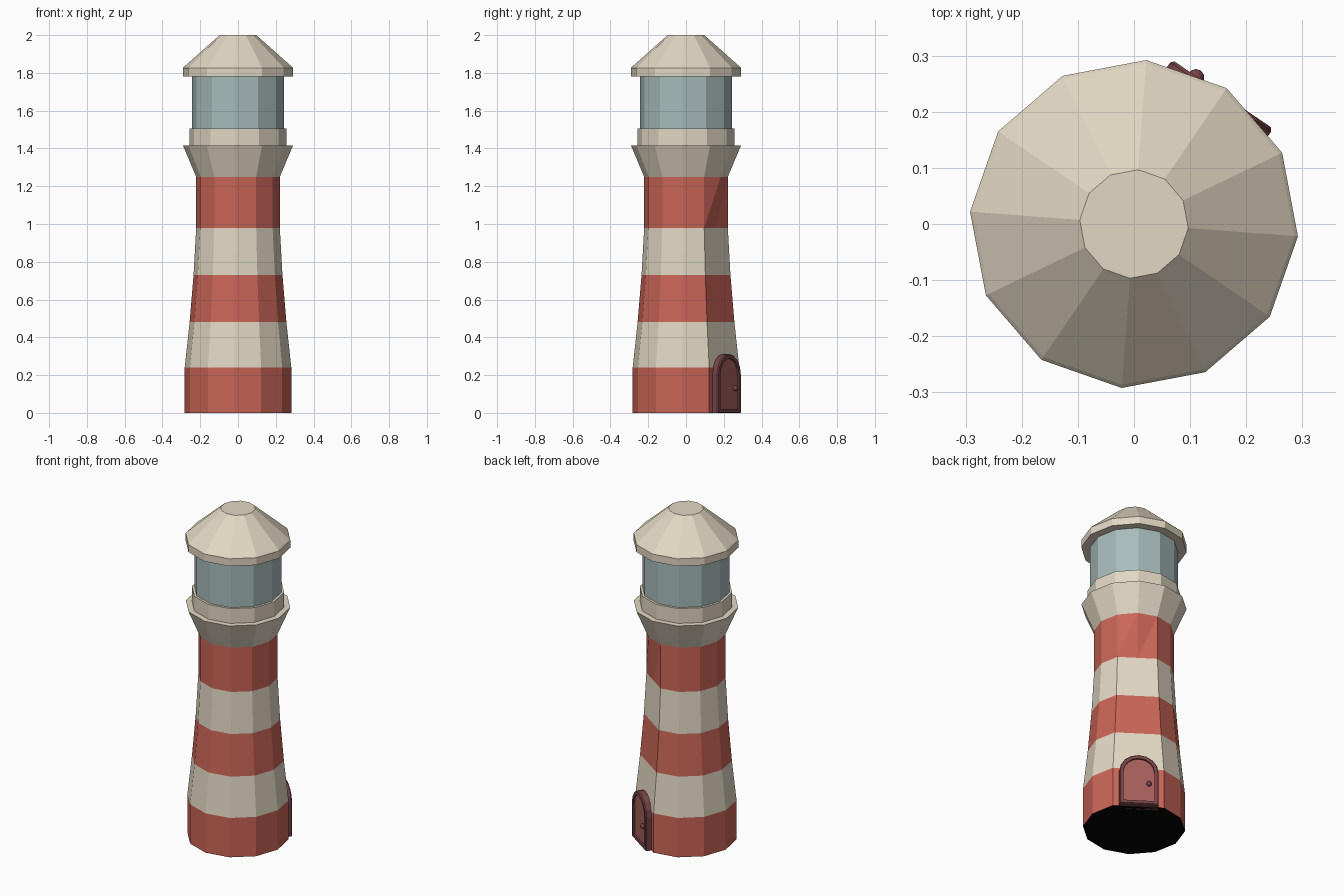
import bpy, bmesh, math
from mathutils import Vector

if "Cube" in bpy.data.objects:
    bpy.data.objects.remove(bpy.data.objects["Cube"])

SIDES, START = 12, math.radians(-4.3)
DOOR_ANGLE = START + math.radians(60)


def srgb(r, g, b):
    return [((c / 255 + 0.055) / 1.055) ** 2.4 for c in (r, g, b)] + [1]


def material(name, *rgb):
    m = bpy.data.materials.new(name)
    m.diffuse_color = srgb(*rgb)
    m.use_nodes = True
    m.node_tree.nodes["Principled BSDF"].inputs["Base Color"].default_value = m.diffuse_color
    return m


RED = material("stripe red", 202, 101, 87)
CREAM = material("cream", 226, 215, 195)
GLASS = material("lantern glass", 168, 188, 188)
BLACK = material("black underside", 4, 4, 4)
DOOR = material("door red", 166, 95, 90)
FRAME = material("door frame plum", 120, 68, 72)


def finish(name, bm, mats):
    bmesh.ops.recalc_face_normals(bm, faces=bm.faces)
    me = bpy.data.meshes.new(name)
    bm.to_mesh(me)
    bm.free()
    for m in mats:
        me.materials.append(m)
    ob = bpy.data.objects.new(name, me)
    bpy.context.collection.objects.link(ob)
    return ob


def ring(bm, r, z, flat=False):
    vs = []
    for i in range(SIDES):
        a = START + i * math.tau / SIDES
        # the corner behind the door is pulled in to make one wide flat side
        k = r * math.cos(math.pi / 6) if flat and i == 2 else r
        vs.append(bm.verts.new((k * math.cos(a), k * math.sin(a), z)))
    return vs


def lathe(name, profile, mat):
    bm = bmesh.new()
    rings = [ring(bm, r, z) for r, z in profile]
    for a, b in zip(rings, rings[1:]):
        for i in range(SIDES):
            j = (i + 1) % SIDES
            bm.faces.new((a[i], a[j], b[j], b[i]))
    bm.faces.new(rings[0])
    bm.faces.new(rings[-1])
    return finish(name, bm, [mat])


# striped tower, with a flat side for the door
bm = bmesh.new()
levels = [(0.283, 0), (0.283, 0.24), (0.257, 0.48), (0.236, 0.73), (0.222, 0.98), (0.222, 1.25)]
rings = [ring(bm, r, z, z < 1.2) for r, z in levels]
for n, (a, b) in enumerate(zip(rings, rings[1:])):
    for i in range(SIDES):
        j = (i + 1) % SIDES
        for tri in ((a[i], a[j], b[j]), (a[i], b[j], b[i])):
            bm.faces.new(tri).material_index = n % 2
bm.faces.new(rings[0]).material_index = 2
bm.faces.new(rings[-1])
finish("tower", bm, [RED, CREAM, BLACK])

# gallery, parapet, lantern room and roof
lathe("gallery", [(0.222, 1.25), (0.292, 1.415)], CREAM)
lathe("parapet", [(0.258, 1.41), (0.258, 1.505)], CREAM)
lathe("lantern", [(0.244, 1.5), (0.244, 1.79)], GLASS)
lathe("roof", [(0.293, 1.78), (0.293, 1.825), (0.287, 1.832), (0.097, 2.0)], CREAM)

# door parts live in a local frame: u across, z up, d outward
OUT = Vector((math.cos(DOOR_ANGLE), math.sin(DOOR_ANGLE), 0))
ACROSS = Vector((-OUT.y, OUT.x, 0))


def place(u, z, d):
    return ACROSS * u + OUT * d + Vector((0, 0, z))


def arch(half, bottom, spring, rise, steps=8):
    pts = [(half, bottom)]
    for i in range(steps + 1):
        t = math.pi * i / steps
        pts.append((half * math.cos(t), spring + rise * math.sin(t)))
    return pts + [(-half, bottom)]


# arched frame, sill included
bm = bmesh.new()
outer, inner = arch(0.109, 0.0, 0.205, 0.107), arch(0.086, 0.02, 0.205, 0.083)
loops = [[bm.verts.new(place(u, z, d)) for u, z in pts]
         for pts, d in ((outer, 0.215), (outer, 0.274), (arch(0.104, 0.003, 0.205, 0.102), 0.280),
                        (inner, 0.280), (inner, 0.215))]
for a, b in zip(loops, loops[1:] + loops[:1]):
    for i in range(len(a)):
        j = (i + 1) % len(a)
        bm.faces.new((a[i], a[j], b[j], b[i]))
finish("door_frame", bm, [FRAME])

# door panel, set back slightly in the frame
bm = bmesh.new()
a, b = [[bm.verts.new(place(u, z, d)) for u, z in inner] for d in (0.215, 0.270)]
for i in range(len(a)):
    j = (i + 1) % len(a)
    bm.faces.new((a[i], a[j], b[j], b[i]))
bm.faces.new(a)
bm.faces.new(b)
finish("door_panel", bm, [DOOR])

# knob
bm = bmesh.new()
bmesh.ops.create_uvsphere(bm, u_segments=10, v_segments=6, radius=0.015)
bmesh.ops.translate(bm, verts=bm.verts, vec=place(0.056, 0.13, 0.278))
finish("door_knob", bm, [FRAME])
